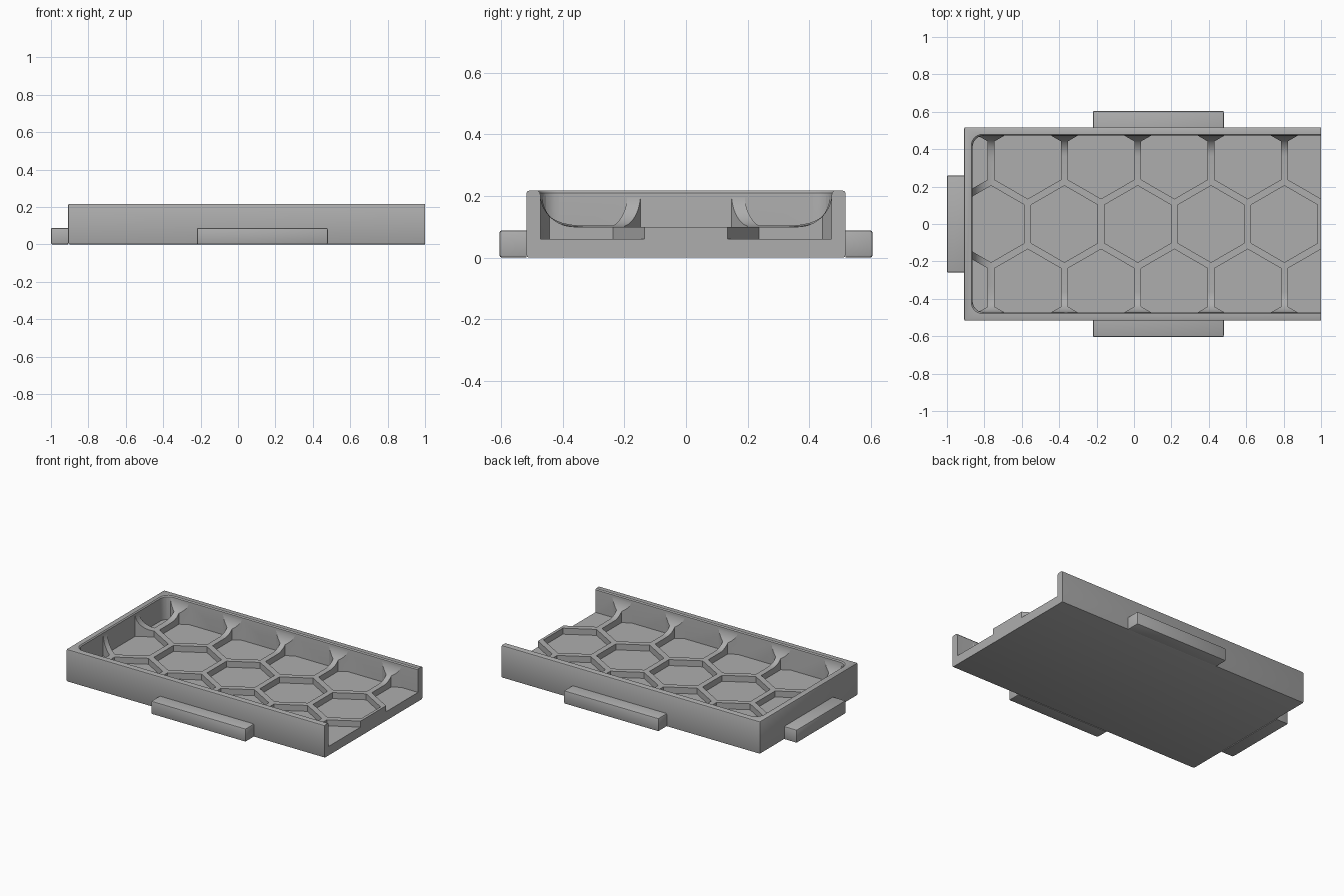
import bpy, bmesh
from math import sin, cos, pi, radians, sqrt

cube = bpy.data.objects.get("Cube")
if cube:
    bpy.data.objects.remove(cube, do_unlink=True)

grey = bpy.data.materials.new("plain grey")
grey.use_nodes = True
colour = (0.42, 0.42, 0.42, 1)
grey.diffuse_color = colour
grey.node_tree.nodes["Principled BSDF"].inputs["Base Color"].default_value = colour

HEIGHT, FLOOR, RIB_TOP = 0.217, 0.06, 0.1
LEFT, HALF_Y = -0.908, 0.517            # outer tray limits; open end is x = 1
WALL = 0.045
PITCH, RIB, HEX_X = 0.392, 0.037, 0.02  # honeycomb spacing, rib width, a cell centre


def finish(bm, name):
    bmesh.ops.recalc_face_normals(bm, faces=bm.faces)
    mesh = bpy.data.meshes.new(name)
    bm.to_mesh(mesh)
    bm.free()
    mesh.materials.append(grey)
    ob = bpy.data.objects.new(name, mesh)
    bpy.context.collection.objects.link(ob)
    return ob


def bevelled_box(name, lo, hi, axis, side, width=0.008):
    """Box with eased edges, left sharp on the face at `side` along `axis`."""
    bm = bmesh.new()
    bmesh.ops.create_cube(bm, size=1)
    for v in bm.verts:
        v.co = [lo[i] if v.co[i] < 0 else hi[i] for i in range(3)]
    edges = [e for e in bm.edges
             if any(abs(v.co[axis] - side) > 1e-4 for v in e.verts)]
    bmesh.ops.bevel(bm, geom=edges, offset=width, segments=2, profile=0.5, affect='EDGES')
    return finish(bm, name)


def loft(bm, rings):
    """Closed solid through equal-length rings of points."""
    rows = [[bm.verts.new(p) for p in ring] for ring in rings]
    n = len(rows[0])
    for a, b in zip(rows, rows[1:]):
        for i in range(n):
            j = (i + 1) % n
            bm.faces.new((a[i], a[j], b[j], b[i]))
    bm.faces.new(rows[0][::-1])
    bm.faces.new(rows[-1])


def pocket_ring(inset, z, radius=0.06, steps=6):
    """Inner wall outline: round left corners, running out past the open end."""
    x0, y0 = LEFT + WALL + inset, HALF_Y - WALL - inset
    half = [(1.2, y0)]
    for i in range(steps + 1):
        a = pi / 2 * i / steps
        half.append((x0 + radius - radius * sin(a), y0 - radius + radius * cos(a)))
    return [(x, y, z) for x, y in half] + [(x, -y, z) for x, y in reversed(half)]


def boolean(target, cutter, operation):
    mod = target.modifiers.new("cut", 'BOOLEAN')
    mod.object, mod.operation, mod.solver = cutter, operation, 'EXACT'
    bpy.context.view_layer.objects.active = target
    bpy.ops.object.modifier_apply(modifier=mod.name)
    bpy.data.objects.remove(cutter, do_unlink=True)


# Tray block
tray = bevelled_box("tray", (LEFT, -HALF_Y, 0), (1, HALF_Y, HEIGHT), 0, 1)

# Honeycomb cells, trimmed to the inner wall outline
bm = bmesh.new()
radius = (PITCH - RIB) / sqrt(3)
for row in (-1, 0, 1):
    for col in range(-3, 4):
        cx = HEX_X + PITCH * (col + 0.5 * abs(row))
        cy = row * PITCH * sqrt(3) / 2
        outline = [(cx + radius * sin(k * pi / 3), cy + radius * cos(k * pi / 3))
                   for k in range(6)]
        loft(bm, [[(x, y, z) for x, y in outline] for z in (FLOOR, 0.3)])
cells = finish(bm, "cell_cutter")
bm = bmesh.new()
loft(bm, [pocket_ring(0, z) for z in (0.03, 0.35)])
boolean(cells, finish(bm, "wall_outline"), 'INTERSECT')

# Round-bottomed pocket: ribs sweep up into the walls, rim edge eased
bm = bmesh.new()
sweep, steps = 0.11, 10
rings = []
for i in range(steps + 1):
    a = pi / 2 * i / steps
    rings.append(pocket_ring(sweep * (1 - sin(a)) - 0.001, RIB_TOP + sweep * (1 - cos(a))))
rings += [pocket_ring(-0.008, HEIGHT + 0.001), pocket_ring(-0.008, 0.4)]
loft(bm, rings)
pocket = finish(bm, "pocket_cutter")

boolean(tray, cells, 'DIFFERENCE')
boolean(tray, pocket, 'DIFFERENCE')

# Side and end tabs
TAB = 0.088
parts = [tray,
         bevelled_box("front_tab", (-0.22, -0.605, 0), (0.48, -HALF_Y, TAB), 1, -HALF_Y),
         bevelled_box("back_tab", (-0.22, HALF_Y, 0), (0.48, 0.605, TAB), 1, HALF_Y),
         bevelled_box("end_tab", (-1, -0.26, 0), (LEFT, 0.26, TAB), 0, LEFT)]

for ob in parts:
    bpy.ops.object.select_all(action='DESELECT')
    ob.select_set(True)
    bpy.context.view_layer.objects.active = ob
    bpy.ops.object.shade_smooth_by_angle(angle=radians(30))
